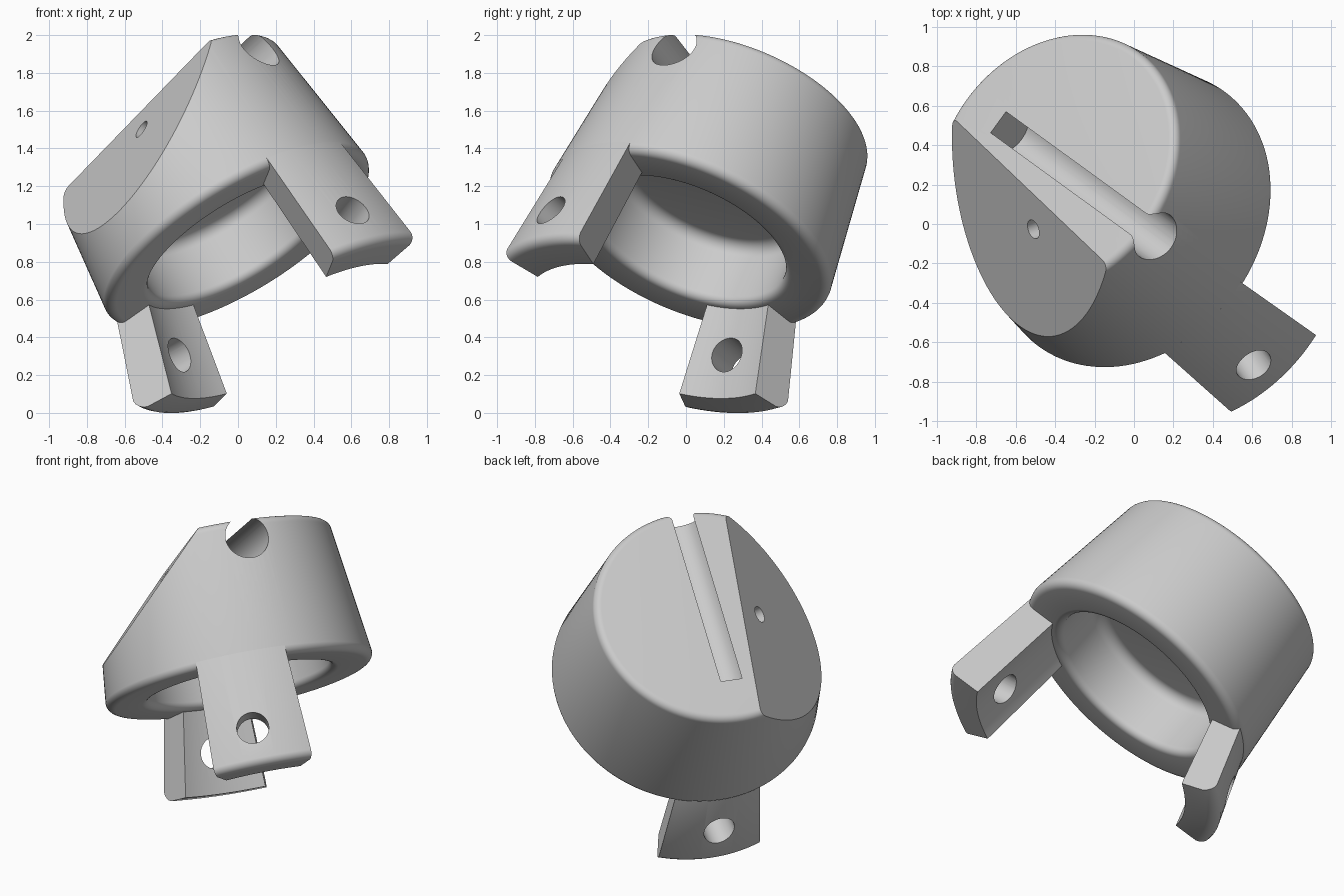
import bpy, bmesh, math
from mathutils import Matrix, Vector

cube = bpy.data.objects.get("Cube")
if cube:
    bpy.data.objects.remove(cube, do_unlink=True)

# Single plain grey
grey = bpy.data.materials.new("plain grey")
grey.use_nodes = True
grey.diffuse_color = (0.6, 0.6, 0.6, 1)
grey.node_tree.nodes["Principled BSDF"].inputs["Base Color"].default_value = (0.6, 0.6, 0.6, 1)

# Tilted frame on the cap's axis, near its lower rim
tilt, heading = math.radians(37), math.radians(144)
downhill = Vector((math.cos(heading), math.sin(heading), 0))
up = Vector((0, 0, 1))
along = downhill * math.cos(tilt) - up * math.sin(tilt)
across = up.cross(downhill)
axis = downhill * math.sin(tilt) + up * math.cos(tilt)
FRAME = Matrix((along, across, axis)).transposed().to_4x4()
FRAME.translation = (-0.005, 0.02, 0.94)

HEIGHT = 0.82
BASE = -0.035


def cone_radius(w):
    return 0.802 - 0.12 * w


def arc(r, w, size, start, end, steps=8):
    """Points of a rounded corner in the radius/height plane."""
    angles = [math.radians(start + (end - start) * i / steps) for i in range(steps + 1)]
    return [(r + size * math.cos(a), w + size * math.sin(a)) for a in angles]


def finish(bm, name):
    bmesh.ops.recalc_face_normals(bm, faces=bm.faces[:])
    mesh = bpy.data.meshes.new(name)
    bm.to_mesh(mesh)
    bm.free()
    mesh.materials.append(grey)
    obj = bpy.data.objects.new(name, mesh)
    bpy.context.collection.objects.link(obj)
    obj.matrix_world = FRAME
    return obj


def revolve(name, profile, middle=0, half=180, steps=128, closed=False):
    """Turn a radius/height profile about the axis, fully or as a sector."""
    bm = bmesh.new()
    a = math.radians(middle - half)
    verts = [bm.verts.new((r * math.cos(a), r * math.sin(a), w)) for r, w in profile]
    pairs = list(zip(verts, verts[1:]))
    if closed:
        pairs.append((verts[-1], verts[0]))
    edges = [bm.edges.new(p) for p in pairs]
    bmesh.ops.spin(bm, geom=verts + edges, cent=(0, 0, 0), axis=(0, 0, 1),
                   angle=math.radians(2 * half), steps=steps, use_duplicate=False)
    bmesh.ops.remove_doubles(bm, verts=bm.verts[:], dist=0.0001)
    rim = [e for e in bm.edges if e.is_boundary]
    if rim:
        bmesh.ops.holes_fill(bm, edges=rim, sides=0)
    return finish(bm, name)


def aim(point, direction):
    return Matrix.Translation(point) @ Vector(direction).to_track_quat("Z", "Y").to_matrix().to_4x4()


def rod(point, direction, radius, length):
    """Round cutter starting at a point and running along a direction."""
    bm = bmesh.new()
    place = aim(point, direction) @ Matrix.Translation((0, 0, length / 2))
    bmesh.ops.create_cone(bm, cap_ends=True, segments=48, radius1=radius,
                          radius2=radius, depth=length, matrix=place)
    return finish(bm, "cutter")


def block(point, direction, size):
    """Box cutter whose lower face passes through a point."""
    bm = bmesh.new()
    place = aim(point, direction) @ Matrix.Translation((0, 0, size / 2))
    bmesh.ops.create_cube(bm, size=size, matrix=place)
    return finish(bm, "cutter")


def cut(obj, cutter):
    cutter.hide_render = True
    mod = obj.modifiers.new("cut", "BOOLEAN")
    mod.operation = "DIFFERENCE"
    mod.solver = "EXACT"
    mod.object = cutter
    bpy.context.view_layer.update()
    bpy.context.view_layer.objects.active = obj
    bpy.ops.object.modifier_apply(modifier=mod.name)
    bpy.data.objects.remove(cutter, do_unlink=True)


def smooth(obj):
    bpy.ops.object.select_all(action="DESELECT")
    obj.select_set(True)
    bpy.context.view_layer.objects.active = obj
    bpy.ops.object.shade_smooth_by_angle(angle=math.radians(30))


# Tapered cap with rounded rims and a round-cornered hollow underneath
rim_top = BASE + 0.05
profile = [(0, HEIGHT)]
profile += arc(cone_radius(0.775) - 0.045, 0.775, 0.045, 90, 0)
profile += arc(cone_radius(rim_top) - 0.05, rim_top, 0.05, 0, -90)
profile += arc(0.59, BASE + 0.045, 0.045, 270, 180)
profile += arc(0.475, 0.26, 0.07, 0, 90)
profile += [(0, 0.33)]
cap = revolve("cap", profile)

# Slanted flat with its small hole
slope = Vector((0.107, 1, 1)).normalized()
cut(cap, block((0, 0.19, HEIGHT), slope, 3))
hole_start = Vector((-0.033, 0.335, 0.678)) + slope * 0.1
cut(cap, rod(hole_start, -slope, 0.05, 0.4))

# Round-bottomed groove, open at the high side
cut(cap, rod((0.44, 0, HEIGHT - 0.113), (-1, 0, 0), 0.131, 1.6))
smooth(cap)

# Long leg carries on the cap's taper; short leg splays outwards
long_profile = [(cone_radius(rim_top), rim_top), (0.6, BASE + 0.02), (0.665, -0.69)]
long_profile += arc(cone_radius(-0.64) - 0.05, -0.64, 0.05, -90, 0)
short_profile = [(0.77, 0.04), (0.63, 0.04), (0.6, BASE), (0.745, -0.52), (0.89, -0.502),
                 (0.912, -0.491), (0.93, -0.472), (0.94, -0.452), (0.943, -0.43), (0.79, 0)]

for name, profile, middle, drill, hole, lean in (
        ("front_leg", long_profile, 165.3, 164, -0.453, 0),
        ("rear_leg", short_profile, 0, 1.7, -0.34, 0.2)):
    leg = revolve(name, profile, middle, 19.5, 16, closed=True)
    a = math.radians(drill)
    cut(leg, rod((0.4 * math.cos(a), 0.4 * math.sin(a), hole),
                 (math.cos(a), math.sin(a), lean), 0.095, 0.8))
    smooth(leg)
